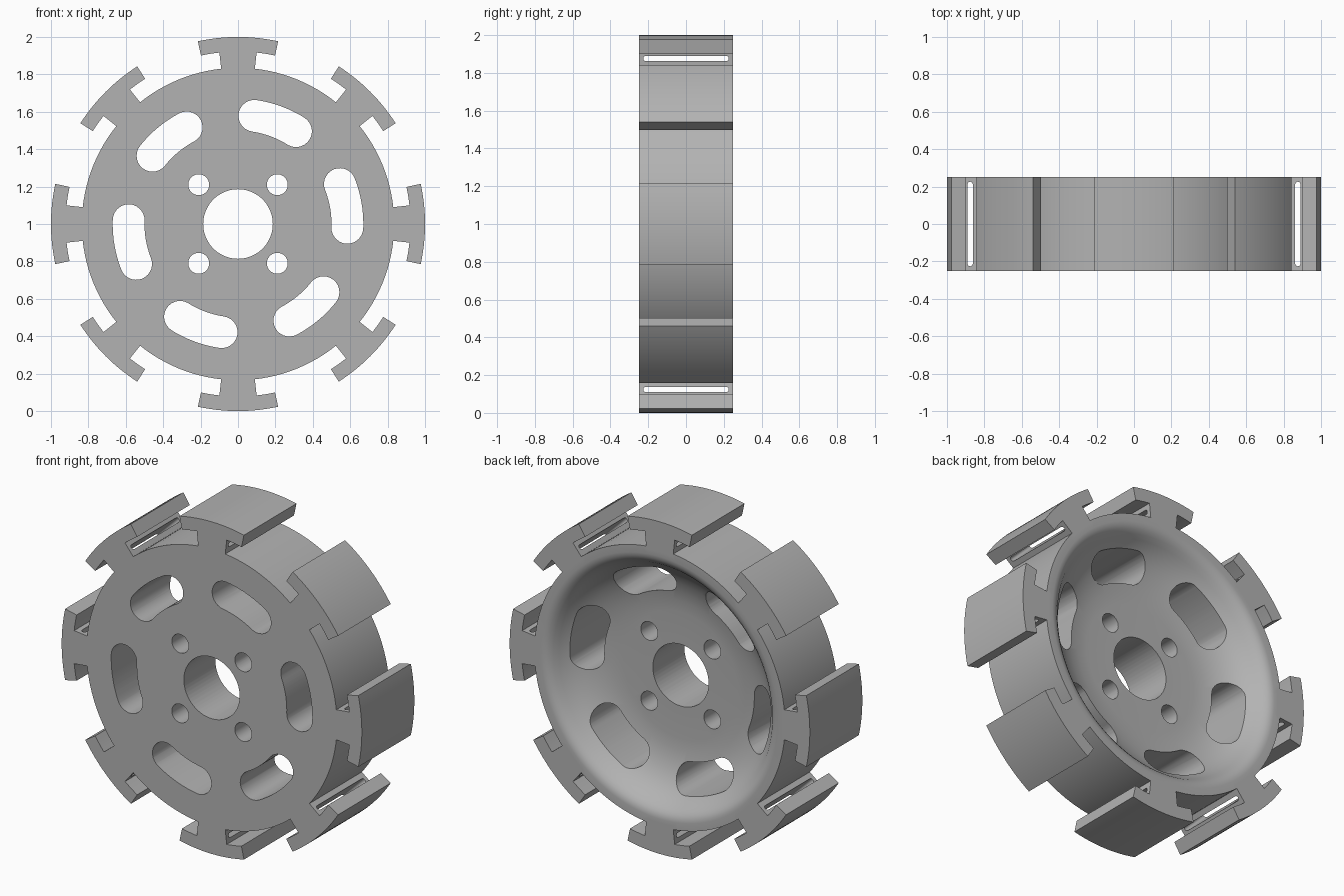
import bpy, bmesh, math
from math import radians, sin, cos, pi

cube = bpy.data.objects.get("Cube")
if cube:
    bpy.data.objects.remove(cube)

HALF = 0.25   # half the wheel width
MID = 1.0     # height of the axle

grey = bpy.data.materials.new("plain grey")
grey.use_nodes = True
grey.diffuse_color = (0.45, 0.45, 0.45, 1)
grey.node_tree.nodes["Principled BSDF"].inputs["Base Color"].default_value = (0.45, 0.45, 0.45, 1)


def polar(r, deg, cx=0.0, cz=0.0):
    return (cx + r * cos(radians(deg)), cz + r * sin(radians(deg)))


def arc(r, a0, a1, n, cx=0.0, cz=0.0):
    return [polar(r, a0 + (a1 - a0) * i / n, cx, cz) for i in range(n + 1)]


def add_prism(bm, outline, y0, y1):
    """Extrude an x-z outline along y."""
    front = bm.faces.new([bm.verts.new((x, y0, z + MID)) for x, z in outline])
    out = bmesh.ops.extrude_face_region(bm, geom=[front])
    verts = [v for v in out["geom"] if isinstance(v, bmesh.types.BMVert)]
    bmesh.ops.translate(bm, verts=verts, vec=(0, y1 - y0, 0))


def finish(bm, name):
    bmesh.ops.recalc_face_normals(bm, faces=bm.faces)
    mesh = bpy.data.meshes.new(name)
    bm.to_mesh(mesh)
    bm.free()
    mesh.materials.append(grey)
    ob = bpy.data.objects.new(name, mesh)
    bpy.context.collection.objects.link(ob)
    return ob


def combine(target, other, operation):
    mod = target.modifiers.new(operation.lower(), "BOOLEAN")
    mod.operation, mod.solver, mod.object = operation, "EXACT", other
    bpy.context.view_layer.objects.active = target
    bpy.ops.object.modifier_apply(modifier=mod.name)
    bpy.data.objects.remove(other)


# Dished disc: flat front, bowl with a rolled lip at the back
profile = [(0, -HALF), (0.835, -HALF), (0.835, HALF), (0.79, HALF), (0.77, 0.247),
           (0.75, 0.237), (0.73, 0.22), (0.71, 0.193), (0.685, 0.163), (0.655, 0.135),
           (0.62, 0.11), (0.57, 0.085), (0.51, 0.066), (0.45, 0.055), (0.38, 0.05), (0, 0.05)]
bm = bmesh.new()
ring = [bm.verts.new((r, y, MID)) for r, y in profile]
edges = [bm.edges.new(pair) for pair in zip(ring, ring[1:])]
bmesh.ops.spin(bm, geom=ring + edges, cent=(0, 0, MID), axis=(0, 1, 0),
               angle=2 * pi, steps=128, use_merge=True)
bmesh.ops.remove_doubles(bm, verts=bm.verts, dist=0.0005)
wheel = finish(bm, "wheel")

# Eight T-shaped lugs around the rim
bm = bmesh.new()
for k in range(8):
    a = 45 * k
    outline = (arc(1.0, a - 12.4, a + 12.4, 16)
               + arc(0.922, a + 12.4, a + 6.2, 4)
               + arc(0.815, a + 6.2, a - 6.2, 4)
               + arc(0.922, a - 6.2, a - 12.4, 4))
    add_prism(bm, outline, -HALF, HALF)
combine(wheel, finish(bm, "lugs"), "UNION")

# Openings through the disc: hub, bolt holes and curved slots
bm = bmesh.new()
add_prism(bm, arc(0.186, 0, 354, 59), -0.4, 0.4)
for sx in (-1, 1):
    for sz in (-1, 1):
        add_prism(bm, arc(0.056, 0, 350, 35, sx * 0.21, sz * 0.21), -0.4, 0.4)
for k in range(6):
    a = 9.7 + 60 * k
    lo, hi = a - 11.7, a + 11.7
    outline = (arc(0.67, lo, hi, 10)
               + arc(0.085, hi, hi + 180, 14, *polar(0.585, hi))[1:-1]
               + arc(0.50, hi, lo, 10)
               + arc(0.085, lo + 180, lo + 360, 14, *polar(0.585, lo))[1:-1])
    add_prism(bm, outline, -0.4, 0.4)
combine(wheel, finish(bm, "disc_openings"), "DIFFERENCE")

# Narrow rounded strap slots through every lug neck
bm = bmesh.new()
R, W, END = 0.876, 0.014, 0.212
section = arc(W, 0, 180, 8, R, END) + arc(W, 180, 360, 8, R, -END)
for k in range(8):
    a = radians(45 * k)
    rows = [[bm.verts.new((r * cos(a) - t * sin(a), y, MID + r * sin(a) + t * cos(a)))
             for r, y in section] for t in (-0.13, 0.13)]
    bm.faces.new(rows[0])
    bm.faces.new(rows[1])
    for i in range(len(section)):
        j = (i + 1) % len(section)
        bm.faces.new((rows[0][i], rows[0][j], rows[1][j], rows[1][i]))
combine(wheel, finish(bm, "strap_slots"), "DIFFERENCE")

bpy.ops.object.select_all(action="DESELECT")
wheel.select_set(True)
bpy.context.view_layer.objects.active = wheel
bpy.ops.object.shade_smooth_by_angle(angle=radians(30))
